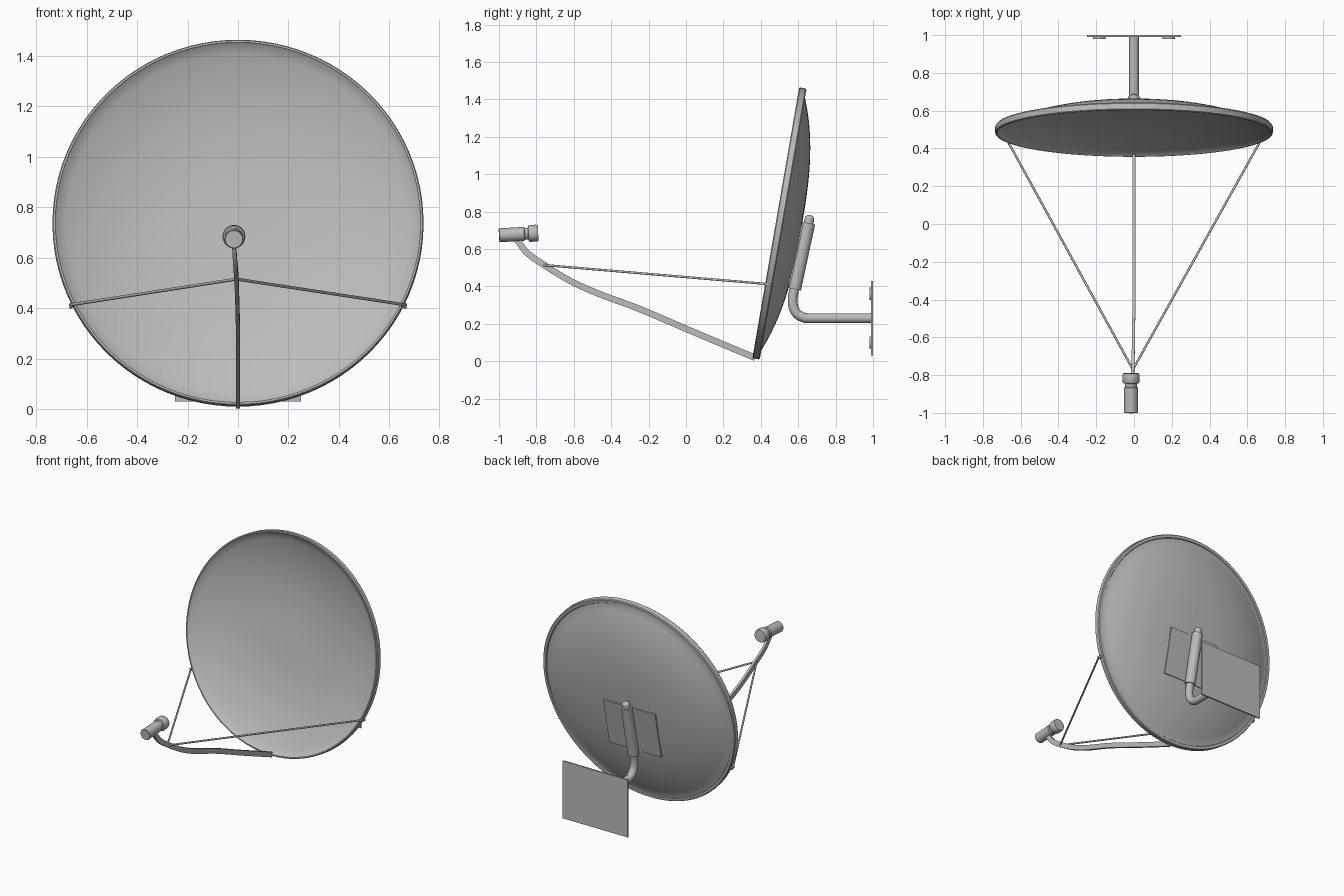
import bpy, bmesh, math
from mathutils import Vector, Matrix

old = bpy.data.objects.get("Cube")
if old:
    bpy.data.objects.remove(old, do_unlink=True)

grey = bpy.data.materials.new("light_grey_metal")
grey.use_nodes = True
COLOR = (0.5, 0.5, 0.5, 1)
grey.diffuse_color = COLOR
grey.node_tree.nodes["Principled BSDF"].inputs["Base Color"].default_value = COLOR


def finish(name, bm, smooth=True):
    bmesh.ops.recalc_face_normals(bm, faces=bm.faces)
    mesh = bpy.data.meshes.new(name)
    bm.to_mesh(mesh)
    bm.free()
    mesh.materials.append(grey)
    ob = bpy.data.objects.new(name, mesh)
    bpy.context.collection.objects.link(ob)
    if smooth:
        bpy.ops.object.select_all(action="DESELECT")
        ob.select_set(True)
        bpy.context.view_layer.objects.active = ob
        bpy.ops.object.shade_smooth_by_angle(angle=math.radians(35))
    return ob


def lathe(name, profile, origin, axis, steps=32):
    """Spin (radius, distance along axis) points into a solid of revolution."""
    bm = bmesh.new()
    verts = [bm.verts.new((r, 0, w)) for r, w in profile]
    edges = [bm.edges.new(pair) for pair in zip(verts, verts[1:])]
    bmesh.ops.spin(bm, geom=verts + edges, cent=(0, 0, 0), axis=(0, 0, 1),
                   angle=math.tau, steps=steps, use_merge=True)
    bmesh.ops.remove_doubles(bm, verts=bm.verts, dist=1e-5)
    turn = Vector((0, 0, 1)).rotation_difference(Vector(axis)).to_matrix().to_4x4()
    bm.transform(Matrix.Translation(origin) @ turn)
    return finish(name, bm)


def rod(name, a, b, radius, sides=24):
    a, b = Vector(a), Vector(b)
    length = (b - a).length
    return lathe(name, [(0, 0), (radius, 0), (radius, length), (0, length)],
                 a, b - a, sides)


def sweep(name, path, section):
    """Carry a closed (x, up) section along a path running in the y-z plane."""
    bm = bmesh.new()
    path = [Vector(p) for p in path]
    rings = []
    for i, p in enumerate(path):
        t = path[min(i + 1, len(path) - 1)] - path[max(i - 1, 0)]
        up = Vector((1, 0, 0)).cross(t).normalized()
        rings.append([bm.verts.new(p + Vector((x, 0, 0)) + up * h) for x, h in section])
    n = len(section)
    for a, b in zip(rings, rings[1:]):
        for k in range(n):
            bm.faces.new((a[k], a[(k + 1) % n], b[(k + 1) % n], b[k]))
    bm.faces.new(rings[0])
    bm.faces.new(rings[-1])
    return finish(name, bm)


def box(name, center, size, tilt=0):
    bm = bmesh.new()
    bmesh.ops.create_cube(bm, size=1)
    bm.transform(Matrix.Translation(center) @ Matrix.Rotation(tilt, 4, "X")
                 @ Matrix.Diagonal((*size, 1)))
    return finish(name, bm, False)


def smooth_path(points, per=6):
    """Catmull-Rom interpolation through the points."""
    p = [Vector(q) for q in points]
    p = [2 * p[0] - p[1]] + p + [2 * p[-1] - p[-2]]
    out = []
    for a, b, c, d in zip(p, p[1:], p[2:], p[3:]):
        for k in range(per):
            t = k / per
            out.append(0.5 * (2 * b + (c - a) * t + (2 * a - 5 * b + 4 * c - d) * t * t
                              + (3 * b - a - 3 * c + d) * t ** 3))
    return out + [p[-2]]


# Reflector: thin bowl with a rolled flange, tipped back
TILT = math.radians(9.8)
BACK = Vector((0, math.cos(TILT), -math.sin(TILT)))
CENTER = Vector((0, 0.48, 0.74))


def bowl(radius, base, depth, n=18):
    return [(radius * i / n, base + depth * (1 - (i / n) ** 2.8)) for i in range(n + 1)]


inner = bowl(0.72, 0.006, 0.122)
outer = bowl(0.7, 0.034, 0.106)
flange = [(0.724, 0), (0.731, 0), (0.735, 0.005), (0.735, 0.034), (0.73, 0.04),
          (0.712, 0.04), (0.708, 0.034)]
lathe("reflector_dish", inner + flange + outer[::-1], CENTER, BACK, 96)

# Feed arm: flat rectangular tube curving up to the receiver
arm = smooth_path([(0, 0.37, 0.018), (0, 0.05, 0.152), (0, -0.25, 0.28),
                   (-0.001, -0.465, 0.36), (-0.003, -0.62, 0.43),
                   (-0.006, -0.76, 0.515), (-0.011, -0.85, 0.58), (-0.016, -0.91, 0.66)])
W, H = 0.008, 0.017
sweep("feed_arm", arm, [(-W, -H), (W, -H), (W, H), (-W, H)])

# Receiver: body, neck and horn collar
lathe("receiver", [(0, 0), (0.034, 0), (0.037, 0.004), (0.037, 0.135), (0.031, 0.139),
                   (0.031, 0.156), (0.041, 0.158), (0.045, 0.164), (0.045, 0.2),
                   (0.041, 0.21), (0, 0.21)],
      (-0.016, -1, 0.673), (0, 1, 0.06), 32)

# Side stays with their rim tabs
for side, label in ((1, "left"), (-1, "right")):
    rod(label + "_stay", (-0.006, -0.77, 0.515), (side * 0.665, 0.432, 0.413), 0.006, 12)
    box(label + "_stay_tab", (side * 0.662, 0.435, 0.41), (0.012, 0.03, 0.016), -TILT)

# Mounting pipe: horizontal run, elbow and tilted mast with a domed tip
pipe = [(0, 0.99, 0.23), (0, 0.66, 0.23)]
pipe += smooth_path([(0, 0.635, 0.231), (0, 0.597, 0.25), (0, 0.574, 0.29),
                     (0, 0.571, 0.34), (0, 0.579, 0.385)], 5)
circle = [(0.026 * math.cos(math.tau * k / 24), 0.026 * math.sin(math.tau * k / 24))
          for k in range(24)]
LOW, HIGH = Vector((0, 0.579, 0.385)), Vector((0, 0.655, 0.738))
mast = HIGH - LOW
sweep("mounting_pipe", pipe + [HIGH], circle)
dome = [(0.026 * math.cos(math.pi / 2 * k / 6), 0.022 + 0.022 * math.sin(math.pi / 2 * k / 6))
        for k in range(7)]
lathe("mast_tip", [(0, 0), (0.026, 0)] + dome, HIGH, mast, 24)
rod("mast_clamp", LOW, HIGH, 0.036)

# Clamp plate between the mast and the reflector
lean = math.atan2(mast.y, mast.z)
middle = (LOW + HIGH) / 2 + Vector((0, -0.03 * math.cos(lean), 0.03 * math.sin(lean)))
box("clamp_plate", middle, (0.4, 0.01, 0.33), -lean)

# Wall plate with four washers on its front
box("wall_plate", (0, 0.995, 0.23), (0.5, 0.01, 0.4))
for x in (-0.185, 0.185):
    for z in (0.36, 0.1):
        rod("wall_washer", (x, 0.991, z), (x, 0.98, z), 0.033, 20)
